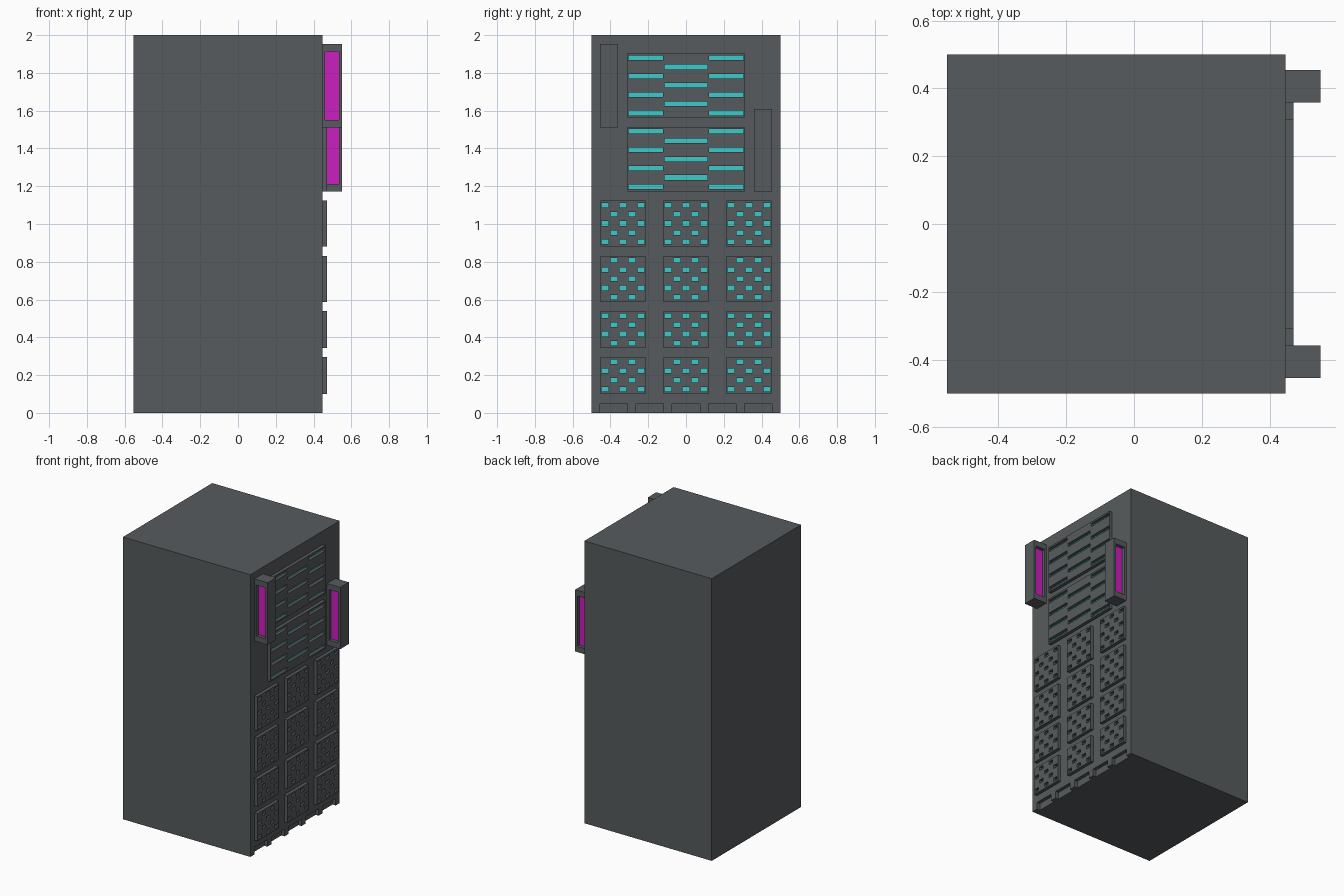
import bpy, bmesh

if "Cube" in bpy.data.objects:
    bpy.data.objects.remove(bpy.data.objects["Cube"])

FACE = 0.447        # x of the cabinet front
RAISED = 0.4705     # x of the raised vent panels
UNIT = 0.0244       # basic step of the detailing
PITCH = 0.04875     # vertical spacing of the vent rows
Z0 = 0.125          # centre of the lowest vent row


def material(name, rgb):
    m = bpy.data.materials.new(name)
    m.diffuse_color = (*rgb, 1)
    m.use_nodes = True
    m.node_tree.nodes["Principled BSDF"].inputs["Base Color"].default_value = m.diffuse_color
    return m


GREY = material("dark grey", (0.095, 0.105, 0.11))
CYAN = material("cyan glow", (0.05, 0.58, 0.58))
MAGENTA = material("magenta glow", (0.6, 0.014, 0.52))


def finish(bm, name, mats):
    bmesh.ops.recalc_face_normals(bm, faces=bm.faces)
    me = bpy.data.meshes.new(name)
    bm.to_mesh(me)
    bm.free()
    for m in mats:
        me.materials.append(m)
    ob = bpy.data.objects.new(name, me)
    bpy.context.collection.objects.link(ob)
    return ob


def box_bm(x, y, z, bm=None):
    bm = bm or bmesh.new()
    vs = bmesh.ops.create_cube(bm, size=1)["verts"]
    for v in vs:
        v.co = [r[0] if c < 0 else r[1] for c, r in zip(v.co, (x, y, z))]
    return bm


def sink(bm, faces, offset):
    """Push faces in, leaving walls, and give the floors the glow colour."""
    new = bmesh.ops.extrude_discrete_faces(bm, faces=faces)["faces"]
    for f in new:
        f.material_index = 1
        for v in f.verts:
            v.co.x += offset[0]
            v.co.y += offset[1]


def vent_panel(name, y, z, slots):
    """Raised plate with rectangular slots (y0, y1, z0, z1) sunk into it."""
    bm = bmesh.new()
    ys = sorted({*y, *(c for s in slots for c in s[:2])})
    zs = sorted({*z, *(c for s in slots for c in s[2:])})
    grid = [[bm.verts.new((RAISED, a, b)) for b in zs] for a in ys]
    keys, holes = set(slots), []
    for i in range(len(ys) - 1):
        for j in range(len(zs) - 1):
            f = bm.faces.new((grid[i][j], grid[i + 1][j],
                              grid[i + 1][j + 1], grid[i][j + 1]))
            if (ys[i], ys[i + 1], zs[j], zs[j + 1]) in keys:
                holes.append(f)
    rim = [e for e in bm.edges if e.is_boundary]
    ext = bmesh.ops.extrude_edge_only(bm, edges=rim)["geom"]
    for v in ext:
        if isinstance(v, bmesh.types.BMVert):
            v.co.x = FACE - 0.002
    bmesh.ops.holes_fill(bm, edges=[e for e in bm.edges if e.is_boundary], sides=0)
    sink(bm, holes, (FACE + 0.001 - RAISED, 0))
    finish(bm, name, (GREY, CYAN))


def row_z(k):
    c = Z0 + k * PITCH
    return round(c - UNIT / 2, 5), round(c + UNIT / 2, 5)


# cabinet with five notches along the bottom edge
body = finish(box_bm((-0.552, FACE), (-0.5, 0.5), (0, 2)), "cabinet", (GREY,))
bm = bmesh.new()
for i in range(-2, 3):
    box_bm((FACE - UNIT, FACE + 0.1), (i * 0.191 - 0.073, i * 0.191 + 0.073), (-0.1, 0.05), bm)
cutter = finish(bm, "notch_cutter", (GREY,))
cutter.hide_render = True
mod = body.modifiers.new("notches", "BOOLEAN")
mod.operation, mod.object, mod.solver = "DIFFERENCE", cutter, "EXACT"
bpy.context.view_layer.objects.active = body
bpy.ops.object.modifier_apply(modifier=mod.name)
bpy.data.objects.remove(cutter)

# small square vents: (first row, last row, parity of three-hole rows)
for r, (k0, k1, parity) in enumerate(((0, 3, 0), (5, 8, 0), (10, 14, 1), (16, 20, 0))):
    for c in (-1, 0, 1):
        yc = c * 0.3335
        slots = []
        for k in range(k0, k1 + 1):
            cols = (-2, 0, 2) if k % 2 == parity else (-1, 1)
            for j in cols:
                p = yc + j * 0.0476
                slots.append((round(p - 0.0183, 5), round(p + 0.0183, 5), *row_z(k)))
        vent_panel(f"small_vent_{r + 1}_{c + 2}", (yc - 0.12, yc + 0.12),
                   (Z0 + k0 * PITCH - UNIT, Z0 + k1 * PITCH + UNIT), slots)

# two large louvred vents
for name, k0 in (("lower_louvre", 22), ("upper_louvre", 30)):
    slots = []
    for k in range(k0, k0 + 7):
        spans = [(-0.113, 0.113)] if k % 2 else [(-0.305, -0.123), (0.123, 0.305)]
        slots += [(*s, *row_z(k)) for s in spans]
    vent_panel(name, (-0.309, 0.309),
               (Z0 + k0 * PITCH - UNIT, Z0 + (k0 + 6) * PITCH + UNIT), slots)

# side light bars with a sunken magenta strip on both sides
for name, y, z in (("front_light_bar", (-0.454, -0.359), (1.512, 1.953)),
                   ("back_light_bar", (0.359, 0.454), (1.172, 1.61))):
    bm = box_bm((FACE - 0.002, 0.5505), y, z)
    bm.normal_update()
    sides = [f for f in bm.faces if abs(f.normal.y) > 0.9]
    for f in sides:
        side = 1 if f.normal.y > 0 else -1
        bmesh.ops.inset_individual(bm, faces=[f], thickness=0.0225)
        mid = sum(z) / 2
        for v in f.verts:
            v.co.z += 0.024 if v.co.z < mid else -0.024
        sink(bm, [f], (0, -side * UNIT))
    finish(bm, name, (GREY, MAGENTA))
